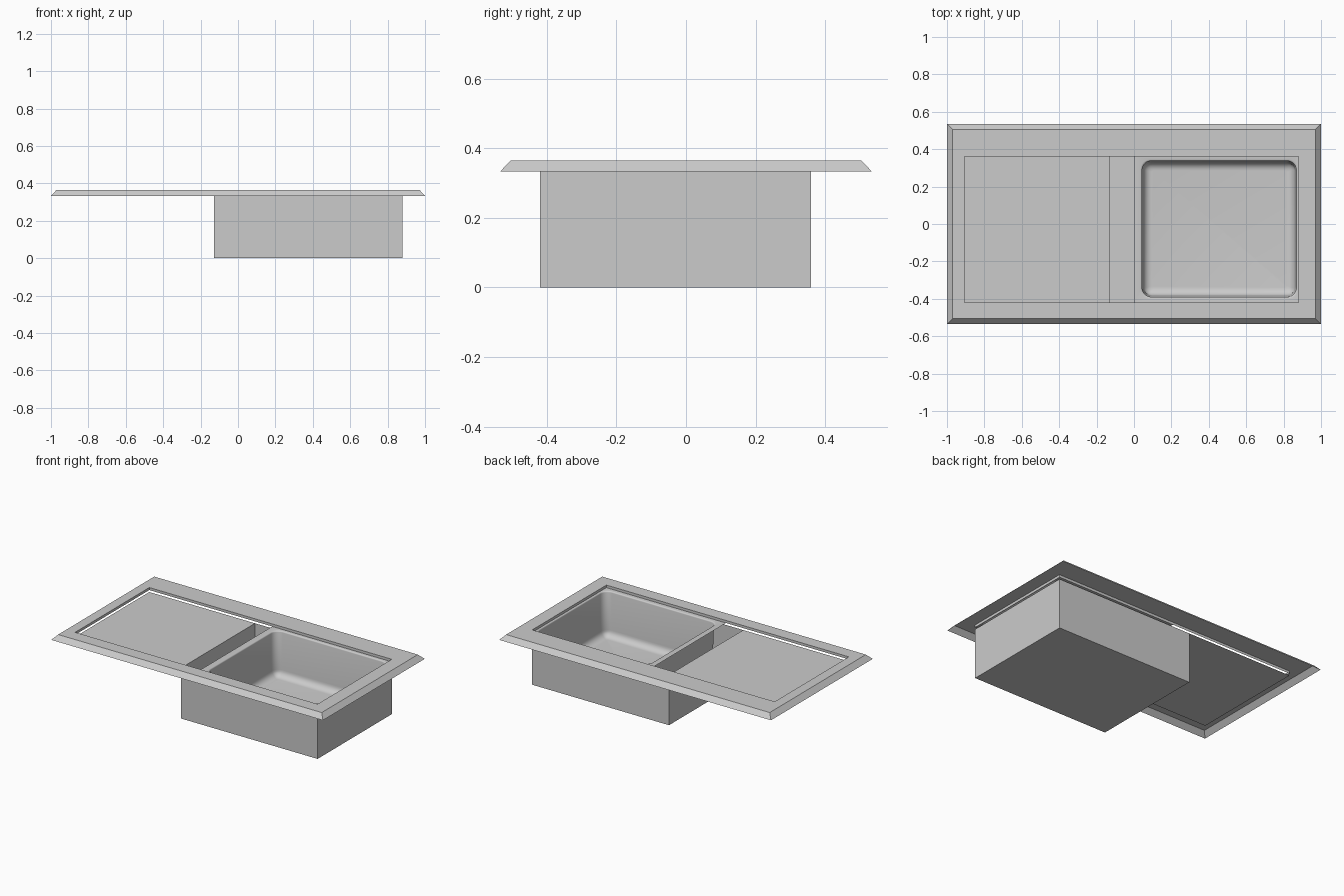
import bpy, bmesh, math

if "Cube" in bpy.data.objects:
    bpy.data.objects.remove(bpy.data.objects["Cube"], do_unlink=True)

steel = bpy.data.materials.new("brushed grey steel")
steel.use_nodes = True
colour = (0.6, 0.6, 0.6, 1)
steel.diffuse_color = colour
steel.node_tree.nodes["Principled BSDF"].inputs["Base Color"].default_value = colour

LEFT, RIGHT, FRONT, BACK = -0.905, 0.88, -0.42, 0.36   # recess inside the rim
BOX_X, DECK_X = -0.127, 0.0
TOP, DECK_Z, TRAY_Z = 0.365, 0.348, 0.335


def ring(x0, x1, y0, y1, z, r=0.0, seg=6):
    """Rectangle with corners of radius r; points coincide when r is zero."""
    pts = []
    corners = [(x1 - r, y1 - r), (x0 + r, y1 - r), (x0 + r, y0 + r), (x1 - r, y0 + r)]
    for k, (cx, cy) in enumerate(corners):
        for i in range(seg + 1):
            a = math.pi / 2 * (k + i / seg)
            pts.append((cx + r * math.cos(a), cy + r * math.sin(a), z))
    return pts


def loft(name, rings, cap=False, smooth=False, up=True):
    """Skin neighbouring rings, with an optional face closing the last one."""
    bm = bmesh.new()
    loops = [[bm.verts.new(p) for p in pts] for pts in rings]
    for a, b in zip(loops, loops[1:]):
        for i in range(len(a)):
            j = (i + 1) % len(a)
            bm.faces.new((a[i], a[j], b[j], b[i]))
    if cap:
        bm.faces.new(loops[-1])
    bmesh.ops.remove_doubles(bm, verts=bm.verts, dist=0.0001)
    if not up:
        bmesh.ops.reverse_faces(bm, faces=bm.faces)
    mesh = bpy.data.meshes.new(name)
    bm.to_mesh(mesh)
    bm.free()
    mesh.materials.append(steel)
    obj = bpy.data.objects.new(name, mesh)
    bpy.context.collection.objects.link(obj)
    if smooth:
        bpy.ops.object.select_all(action='DESELECT')
        obj.select_set(True)
        bpy.context.view_layer.objects.active = obj
        bpy.ops.object.shade_smooth_by_angle(angle=math.radians(40))
    return obj


# Rim: sloped outer flange, flat top, short inner lip
loft("rim", [ring(-1, 1, -0.535, 0.535, 0.333),
             ring(-0.97, 0.97, -0.505, 0.505, TOP),
             ring(LEFT, RIGHT, FRONT, BACK, TOP),
             ring(LEFT, RIGHT, FRONT, BACK, DECK_Z)])

# Draining board, a sheet just below the lip
loft("draining_board", [ring(LEFT, BOX_X, FRONT, BACK, TRAY_Z)], cap=True)

# Outer box, open at the top
loft("outer_box", [ring(BOX_X, RIGHT, FRONT, BACK, TRAY_Z),
                   ring(BOX_X, RIGHT, FRONT, BACK, 0)], cap=True, up=False)

# Basin: deck, rolled edge, steep walls, filleted floor
x0, x1, y0, y1 = 0.035, 0.876, -0.398, 0.345
rings = [ring(DECK_X, RIGHT, FRONT, BACK, DECK_Z)]


def inset(d, z, r):
    rings.append(ring(x0 + d, x1 - d, y0 + d, y1 - d, z, r))


LIP, FILLET, FLOOR, STEPS = 0.008, 0.045, 0.05, 6
for i in range(4):
    a = math.pi / 2 * i / 3
    inset(LIP * math.sin(a), DECK_Z - LIP * (1 - math.cos(a)), 0.05)
for i in range(STEPS + 1):
    a = math.pi / 2 * i / STEPS
    inset(LIP + 0.006 + FILLET * (1 - math.cos(a)),
          FLOOR + FILLET * (1 - math.sin(a)), 0.05 - 0.04 * i / STEPS)
loft("basin", rings, cap=True, smooth=True)
